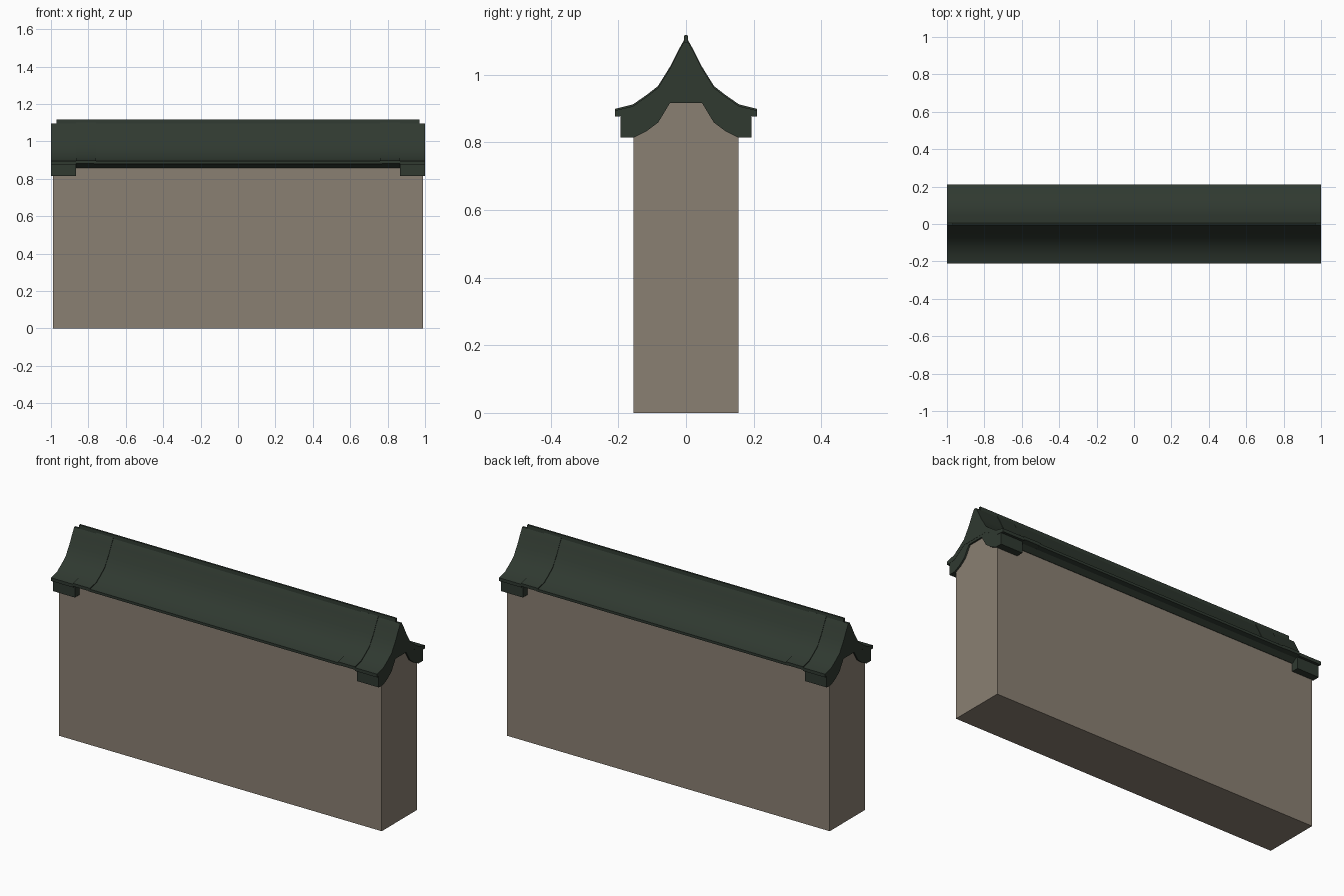
import bpy
import bmesh
import math

if "Cube" in bpy.data.objects:
    bpy.data.objects.remove(bpy.data.objects["Cube"])


def material(name, rgb):
    m = bpy.data.materials.new(name)
    m.diffuse_color = (*rgb, 1.0)
    m.use_nodes = True
    m.node_tree.nodes["Principled BSDF"].inputs["Base Color"].default_value = m.diffuse_color
    return m


STONE = material("warm grey stone", (0.255, 0.215, 0.170))
TILE = material("dark green tile", (0.029, 0.041, 0.030))


def extrude_x(name, half_profile, x0, x1, mat, smooth=False):
    """Mirror a (y, z) half profile across y = 0 and extrude it along x."""
    left = [(-y, z) for y, z in reversed(half_profile) if y > 1e-6]
    outline = half_profile + left
    bm = bmesh.new()
    face = bm.faces.new([bm.verts.new((x0, y, z)) for y, z in outline])
    new = bmesh.ops.extrude_face_region(bm, geom=[face])["geom"]
    moved = [v for v in new if isinstance(v, bmesh.types.BMVert)]
    bmesh.ops.translate(bm, verts=moved, vec=(x1 - x0, 0, 0))
    bmesh.ops.recalc_face_normals(bm, faces=bm.faces)
    mesh = bpy.data.meshes.new(name)
    bm.to_mesh(mesh)
    bm.free()
    mesh.materials.append(mat)
    ob = bpy.data.objects.new(name, mesh)
    bpy.context.collection.objects.link(ob)
    if smooth:
        bpy.ops.object.select_all(action="DESELECT")
        bpy.context.view_layer.objects.active = ob
        ob.select_set(True)
        bpy.ops.object.shade_smooth_by_angle(angle=math.radians(25))
    return ob


# Sweeping roof slope, from the peak down to the eave
SLOPE = [(0.006, 1.102), (0.024, 1.070), (0.047, 1.024), (0.083, 0.966),
         (0.118, 0.939), (0.157, 0.912), (0.210, 0.899)]


def slope(drop):
    return [(y, z - drop) for y, z in SLOPE]


# Wall body, narrowing at the top so it stays under the roof
extrude_x("wall", [(0.047, 0.917), (0.110, 0.900), (0.155, 0.870), (0.155, 0.0)],
          -0.99, 0.99, STONE)

# Main roof between the end bands, with a sloped soffit down to the wall
extrude_x("main_roof", slope(0.005) + [(0.210, 0.880), (0.182, 0.876), (0.157, 0.857)],
          -0.77, 0.77, TILE, True)

# Ridge cap
extrude_x("ridge_cap", [(0.005, 1.117), (0.007, 1.085)], -0.97, 0.97, TILE)

for side, s in (("left", -1), ("right", 1)):
    # Raised band of tiles
    extrude_x(side + "_raised_band",
              slope(0) + [(0.210, 0.882), (0.182, 0.876), (0.157, 0.857)],
              s * 0.76, s * 0.865, TILE, True)
    # End tiles
    extrude_x(side + "_end_tiles", slope(0.005) + [(0.210, 0.876), (0.157, 0.880),
              (0.083, 0.930)], s * 0.865, s * 1.0, TILE, True)
    # Gable bracket with the curved underside
    extrude_x(side + "_gable_bracket",
              [(0.003, 1.080), (0.047, 0.990), (0.083, 0.938), (0.157, 0.888),
               (0.194, 0.878), (0.194, 0.814), (0.155, 0.814), (0.118, 0.832),
               (0.082, 0.859), (0.047, 0.917)],
              s * 0.865, s * 0.999, TILE)
